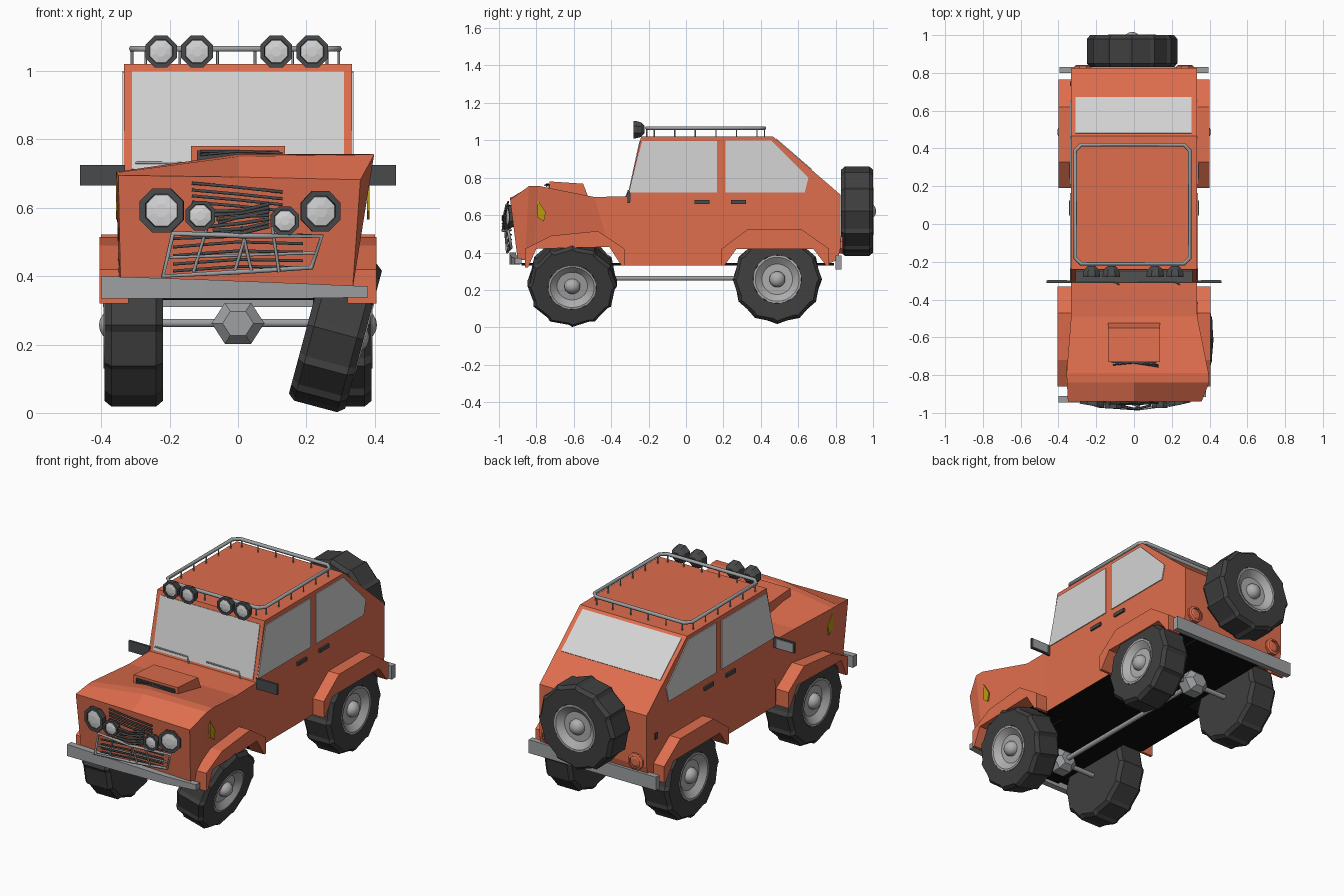
import bpy, bmesh, math, random
from mathutils import Matrix, Vector

if "Cube" in bpy.data.objects:
    bpy.data.objects.remove(bpy.data.objects["Cube"])
random.seed(4)

def mat(name, r, g, b):
    m = bpy.data.materials.new(name)
    m.diffuse_color = (r, g, b, 1)
    m.use_nodes = True
    m.node_tree.nodes["Principled BSDF"].inputs["Base Color"].default_value = m.diffuse_color
    return m
ORANGE = mat("orange_paint", .74, .155, .075)
BLACK = mat("underside_black", .004, .004, .004)
RUBBER = mat("tyre_rubber", .05, .05, .05)
DARK = mat("dark_plastic", .065, .067, .07)
METAL = mat("grey_metal", .34, .35, .36)
RIM = mat("rim_silver", .42, .42, .42)
GLASS = mat("glass_grey", .66, .66, .66)
AMBER = mat("amber_lamp", .5, .33, .005)

def finish(name, bm, *mats, M=None, smooth=False):
    bmesh.ops.recalc_face_normals(bm, faces=bm.faces)
    if len(mats) > 1:                       # downward faces take the second colour
        for f in bm.faces:
            f.normal_update()
            f.material_index = int(f.normal.z < -.4)
    me = bpy.data.meshes.new(name)
    bm.to_mesh(me)
    bm.free()
    ob = bpy.data.objects.new(name, me)
    bpy.context.collection.objects.link(ob)
    for m in mats:
        me.materials.append(m)
    if M:
        ob.matrix_world = M
    if smooth:
        bpy.ops.object.select_all(action='DESELECT')
        ob.select_set(True)
        bpy.context.view_layer.objects.active = ob
        bpy.ops.object.shade_smooth_by_angle(angle=math.radians(35))
    return ob

def loft(name, rings, *mats, **kw):
    """Skin a list of equal point rings and cap both ends."""
    bm = bmesh.new()
    rs = [[bm.verts.new(p) for p in r] for r in rings]
    n = len(rs[0])
    for a, b in zip(rs, rs[1:]):
        for i in range(n):
            bm.faces.new((a[i], a[(i+1) % n], b[(i+1) % n], b[i]))
    bm.faces.new(rs[0])
    bm.faces.new(rs[-1])
    return finish(name, bm, *mats, **kw)

def prism(name, prof, x0, x1, *mats):       # (y, z) profile extruded along x
    return loft(name, [[(x, y, z) for y, z in prof] for x in (x0, x1)], *mats)

def box(name, x0, x1, y0, y1, z0, z1, m):
    return prism(name, [(y0, z0), (y1, z0), (y1, z1), (y0, z1)], x0, x1, m)

def plate(name, pts, m, t=.004):            # thin panel lying on a surface
    p = [Vector(q) for q in pts]
    n = (p[1]-p[0]).cross(p[2]-p[0]).normalized() * t
    return loft(name, [[q-n for q in p], [q+n for q in p]], m)

def revolve(name, prof, n, m, M, smooth=False, tread=False):
    """(radius, x) profile turned about the local x axis; tread gives stepped lugs."""
    rings = []
    for r, x in prof:
        ring = []
        for i in range(n):
            a, k = 2*math.pi*(i+.5)/n, r
            if tread:
                a = math.radians(30*(i//2) + 25*(i % 2))
                k = r*(.95 if i % 2 else 1) if r > .2 else r
            ring.append((x, k*math.cos(a), k*math.sin(a)))
        rings.append(ring)
    return loft(name, rings, m, M=M, smooth=smooth)

def tube(name, pts, r, m, cyclic=False):
    c = bpy.data.curves.new(name, 'CURVE')
    c.dimensions, c.bevel_depth, c.bevel_resolution, c.use_fill_caps = '3D', r, 1, True
    s = c.splines.new('POLY')
    s.points.add(len(pts)-1)
    for p, q in zip(s.points, pts):
        p.co = (*q, 1)
    s.use_cyclic_u = cyclic
    ob = bpy.data.objects.new(name, c)
    bpy.context.collection.objects.link(ob)
    c.materials.append(m)

def place(loc, rz=0, ry=0):
    return (Matrix.Translation(loc) @ Matrix.Rotation(math.radians(ry), 4, 'Y')
            @ Matrix.Rotation(math.radians(rz), 4, 'Z'))

# cabin and rear body
prism("cabin_body", [(-.32, .33), (.19, .33), (.27, .42), (.69, .42), (.76, .34), (.81, .36),
      (.825, .42), (.825, .71), (.465, 1.02), (-.24, 1.02), (-.31, .70)], -.333, .333, ORANGE, BLACK)
# bent bonnet and nose: y top, y bottom, x left, x right, z left/centre/right/bottom
nose = [(-.30, -.30, -.333, .333, .70, .70, .70, .33),
        (-.33, -.34, -.333, .333, .70, .70, .70, .33),
        (-.49, -.41, -.333, .335, .697, .697, .697, .43),
        (-.79, -.81, -.357, .395, .705, .757, .757, .43),
        (-.84, -.86, -.355, .398, .703, .75, .755, .36),
        (-.94, -.90, -.35, .358, .695, .69, .682, .36)]
loft("bonnet", [[(xl*.98, yb, zb), (xl, yt, zl), (0, yt, zc), (xr, yt, zr), (min(xr, .335), yb, zb)]
     for yt, yb, xl, xr, zl, zc, zr, zb in nose], ORANGE, BLACK)
box("floor", -.21, .21, -.88, .79, .33, .345, BLACK)
# bonnet scoop with crumpled mesh
prism("bonnet_scoop", [(-.52, .69), (-.55, .768), (-.73, .78), (-.73, .70)], -.137, .137, ORANGE)
plate("scoop_opening", [(-.12, -.731, .72), (.12, -.731, .72), (.12, -.731, .767), (-.12, -.731, .767)], DARK)
for i in range(2):
    tube("scoop_slat", [(-.11, -.745, .755+.01*i), (0, -.735, .765), (.13, -.745-.01*i, .76)], .004, DARK)

for s in (-1, 1):
    # wheel arch flares
    prism("rear_flare", [(.19, .33), (.19, .42), (.327, .522), (.62, .522), (.765, .42), (.765, .33),
          (.75, .33), (.68, .42), (.27, .42), (.205, .33)], s*.32, s*.40, ORANGE)
    prism("front_flare", [(-.33, .33), (-.33, .42), (-.47, .515), (-.72, .49), (-.86, .42), (-.86, .32),
          (-.845, .32), (-.80, .42), (-.41, .43), (-.345, .33)], s*.32, s*.405, ORANGE)
    # side windows, handles, indicators, mirrors
    X = s*.334
    plate("front_side_window", [(X, y, z) for y, z in
          [(-.305, .72), (.165, .72), (.165, .995), (-.235, .995)]], GLASS)
    plate("rear_side_window", [(X, y, z) for y, z in
          [(.21, .72), (.635, .72), (.655, .80), (.455, 1.0), (.21, 1.0)]], GLASS)
    for y in (.045, .24):
        box("door_handle", s*.33, s*.343, y, y+.08, .66, .68, DARK)
    xi = .381 if s > 0 else -.353
    plate("indicator", [(xi, -.795, .685), (xi, -.75, .615), (xi, -.76, .565), (xi, -.795, .59)], AMBER)
    box("mirror", s*.33, s*.462, -.312, -.30, .665, .725, DARK)
    box("mirror_glass", s*.355, s*.457, -.30, -.296, .67, .72, METAL)
    # tail lamps: outer ring and raised centre
    T = place((s*.27, .825, .44), 90)
    revolve("tail_lamp", [(.048, -.01), (.048, .012), (.034, .018), (.034, .008), (.02, .014)], 8, ORANGE, T)
plate("fuel_flap", [(-.334, .73, .55), (-.334, .755, .55), (-.334, .755, .585), (-.334, .73, .585)], DARK)

# windscreen, rear window, wipers
plate("windscreen", [(x, y, z) for x, y, z in
      [(-.31, -.307, .712), (.31, -.307, .712), (.31, -.245, .997), (-.31, -.245, .997)]], GLASS)
def slope(y):
    return 1.02 - (y-.465)*.31/.36
plate("rear_window", [(-.31, .48, slope(.48)), (.305, .48, slope(.48)),
      (.305, .67, slope(.67)), (-.31, .67, slope(.67))], GLASS)
for x in (-.30, .02):
    tube("wiper", [(x, -.308, .732), (x+.2, -.308, .73), (x+.22, -.32, .70)], .004, METAL)

# wheels: tyre, dished rim and domed hub
def wheel(name, M):
    revolve(name+"_tyre", [(.222, -.085), (.239, -.065), (.239, .065), (.222, .085), (.13, .085),
            (.12, .05)], 24, RUBBER, M, tread=True)
    revolve(name+"_rim", [(.128, .05), (.128, .088), (.118, .088), (.082, .06), (.03, .06)],
            24, RIM, M, smooth=True)
    revolve(name+"_hub", [(.044, .05), (.042, .075), (.032, .09), (.016, .099), (.004, .101)],
            16, RIM, M, smooth=True)
wheel("rear_right", place((.305, .488, .257)))
wheel("rear_left", place((-.305, .488, .257), 180))
wheel("front_left", place((-.305, -.605, .257), 180))
wheel("front_right", place((.285, -.608, .236), 0, 15) @ Matrix.Diagonal((1, 1, .94, 1)))
wheel("spare", place((-.01, .915, .621), 90))

# axles, differentials and drive shaft
for y in (-.605, .488):
    tube("axle", [(-.3, y, .263), (.3, y, .263)], .014, METAL)
    loft("differential", [[(r*math.cos(a), y+d, .262+r*.9*math.sin(a)) for a in
         [math.pi*k/3 for k in range(6)]] for r, d in ((.045, -.06), (.077, -.03), (.077, .03), (.045, .06))], METAL)
tube("drive_shaft", [(0, -.605, .262), (0, .488, .262)], .014, METAL)

# bumpers (front one bent)
box("rear_bumper", -.395, .395, .80, .832, .31, .385, METAL)
loft("front_bumper", [[(x, y, z0), (x, y, z1), (x, y+.035, z1), (x, y+.035, z0)] for x, y, z0, z1 in
     [(-.40, -.945, .335, .40), (-.1, -.945, .335, .39), (.2, -.935, .335, .378), (.38, -.915, .338, .37)]], METAL)

# lamps facing forward
def lamp(name, x, y, z, r, d, tilt=0):
    M = place((x, y, z), -90+tilt)
    revolve(name, [(r*.45, -d), (r*.85, -d*.6), (r, 0), (r, .012), (r*.74, .012), (r*.72, .002)], 8, DARK, M)
    revolve(name+"_lens", [(r*.74, 0), (r*.70, .008), (r*.3, .012)], 8, GLASS, M)
for x in (-.225, -.12, .112, .217):
    lamp("roof_lamp", x, -.268, 1.057, .05, .045)
lamp("headlamp_left", -.222, -.95, .592, .07, .04, -10)
lamp("headlamp_right", .24, -.945, .59, .064, .04, 12)
lamp("fog_lamp_left", -.11, -.965, .577, .047, .04)
lamp("fog_lamp_right", .137, -.962, .562, .045, .04)

# crumpled grille slats
for z in (.672, .652, .635, .617):
    tube("upper_slat", [(-.135, -.95, z), (0, -.955, z-.012), (.13, -.947, z-.026)], .005, DARK)
for i in range(7):
    z = .535 + .011*i
    tube("bent_slat", [(-.075+random.uniform(-.01, .02), -.965, z-.012), (.01, -.98, z+random.uniform(-.012, .012)),
         (.09, -.96, z+.01)], .006, DARK)
for z in (.52, .495, .47, .445, .425):
    tube("lower_slat", [(-.19, -.945, z-.01), (0, -.945, z+random.uniform(-.006, .006)), (.19, -.935, z)], .005, DARK)

# bent bull bar
tube("bull_bar", [(-.19, -.965, .525), (.02, -.98, .518), (.245, -.95, .517), (.215, -.935, .425),
     (0, -.95, .412), (-.22, -.955, .40)], .008, METAL, True)
for xa, xb in ((-.09, -.13), (.03, -.01), (.01, .04), (.10, .12)):
    tube("bull_bar_brace", [(xa, -.972, .545), (xb, -.95, .412)], .005, METAL)
tube("bull_bar_cross", [(-.2, -.96, .455), (.225, -.945, .468)], .005, METAL)

# roof rack with posts
c = .03
tube("roof_rack", [(-.31+c, -.21, 1.065), (.295-c, -.21, 1.065), (.295, -.21+c, 1.065), (.295, .42-c, 1.065),
     (.295-c, .42, 1.065), (-.31+c, .42, 1.065), (-.31, .42-c, 1.065), (-.31, -.21+c, 1.065)], .01, METAL, True)
posts = [(x, y) for x in (-.31, .295) for y in (-.17, -.06, .05, .16, .27, .38)]
posts += [(x, y) for y in (-.21, .42) for x in (-.27, -.17, -.06, .05, .16, .26)]
for x, y in posts:
    tube("rack_post", [(x, y, 1.01), (x, y, 1.065)], .004, METAL)
